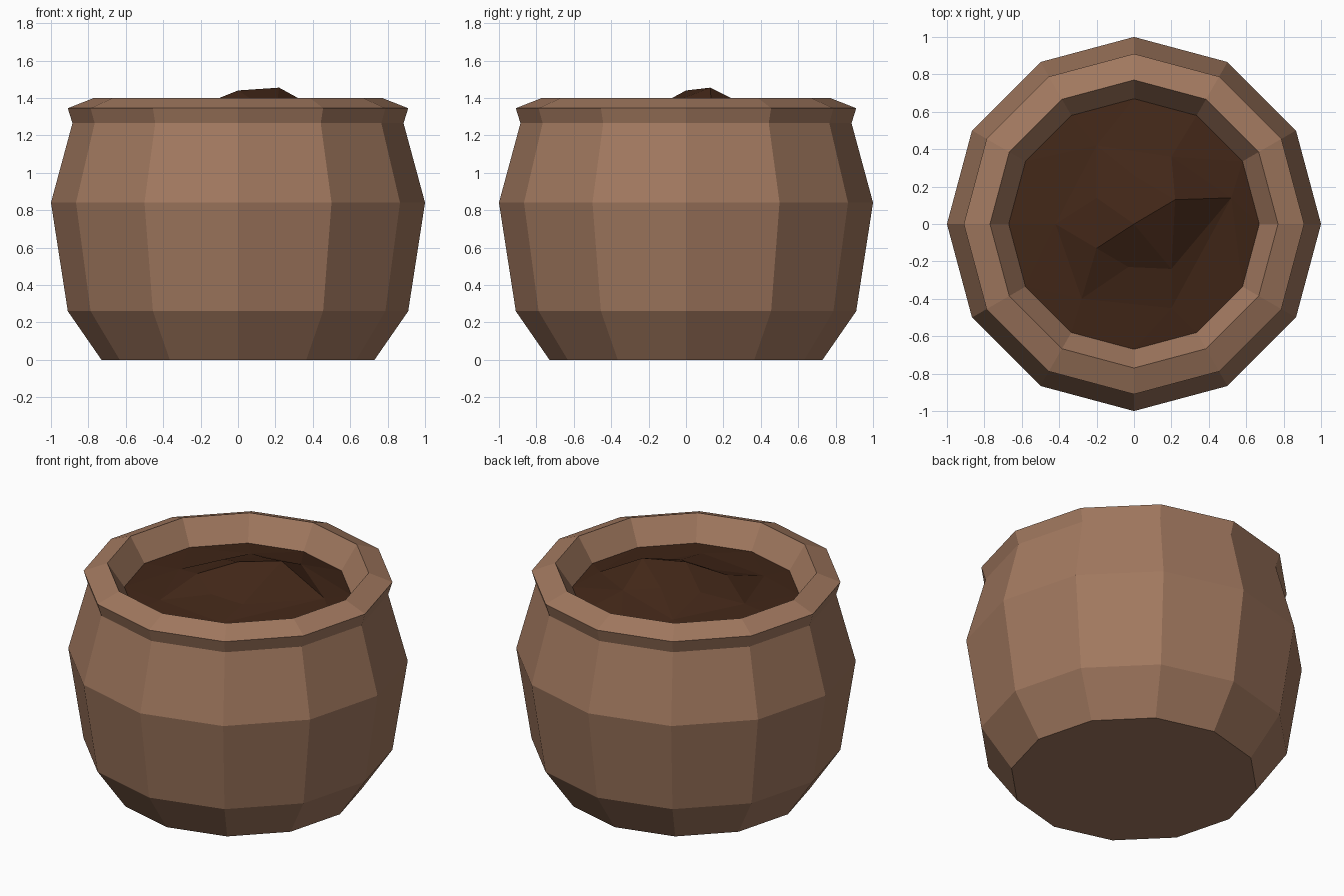
import bpy, bmesh
from math import cos, sin, radians

if "Cube" in bpy.data.objects:
    bpy.data.objects.remove(bpy.data.objects["Cube"])

SIDES = 12


def make_object(name, bm, color):
    bmesh.ops.recalc_face_normals(bm, faces=bm.faces)
    mesh = bpy.data.meshes.new(name)
    bm.to_mesh(mesh)
    bm.free()
    mat = bpy.data.materials.new(name + "_color")
    mat.diffuse_color = color
    mat.use_nodes = True
    mat.node_tree.nodes["Principled BSDF"].inputs["Base Color"].default_value = mat.diffuse_color
    mesh.materials.append(mat)
    obj = bpy.data.objects.new(name, mesh)
    bpy.context.collection.objects.link(obj)
    return obj


def ring(bm, radius, z):
    return [bm.verts.new((radius * cos(radians(360 * i / SIDES)),
                          radius * sin(radians(360 * i / SIDES)), z))
            for i in range(SIDES)]


def bridge(bm, a, b):
    for i in range(SIDES):
        j = (i + 1) % SIDES
        bm.faces.new((a[i], a[j], b[j], b[i]))


# Clay pot: lathed 12-sided profile from the base, over the lip, into the mouth
profile = [(0.73, 0), (0.91, 0.26), (1.0, 0.84), (0.885, 1.265),
           (0.91, 1.345), (0.77, 1.40), (0.67, 1.25)]
bm = bmesh.new()
rings = [ring(bm, r, z) for r, z in profile]
for a, b in zip(rings, rings[1:]):
    bridge(bm, a, b)
bm.faces.new(rings[0][::-1])
pot = make_object("pot", bm, (0.36, 0.19, 0.115, 1))
# keep outward normals on the open shell
if pot.data.polygons[0].normal.y * pot.data.polygons[0].center.y < 0:
    pot.data.flip_normals()

# Soil: lumpy mound, fanned from a centre through an uneven inner and outer ring
inner = [(0.22, 0.13, 1.455), (0.0, 0.26, 1.37), (-0.2, 0.14, 1.35),
         (-0.2, -0.13, 1.36), (-0.03, -0.23, 1.31), (0.2, -0.24, 1.31)]
outer = [(0.52, 0.14, 1.29), (0.2, 0.36, 1.34), (-0.2, 0.42, 1.28),
         (-0.42, 0.0, 1.28), (-0.28, -0.4, 1.27), (0.2, -0.45, 1.27)]
bm = bmesh.new()
centre = bm.verts.new((0, 0, 1.44))
mid = [bm.verts.new(p) for p in inner]
out = [bm.verts.new(p) for p in outer]
edge = ring(bm, 0.67, 1.25)
for i in range(6):
    j = (i + 1) % 6
    bm.faces.new((centre, mid[i], mid[j]))
    bm.faces.new((mid[i], out[i], out[j]))
    bm.faces.new((mid[i], out[j], mid[j]))
    e = [edge[(2 * i + k) % SIDES] for k in range(3)]
    bm.faces.new((out[i], e[0], e[1]))
    bm.faces.new((out[i], e[1], out[j]))
    bm.faces.new((out[j], e[1], e[2]))
soil = make_object("soil", bm, (0.054, 0.02, 0.009, 1))
if soil.data.polygons[0].normal.z < 0:
    soil.data.flip_normals()
